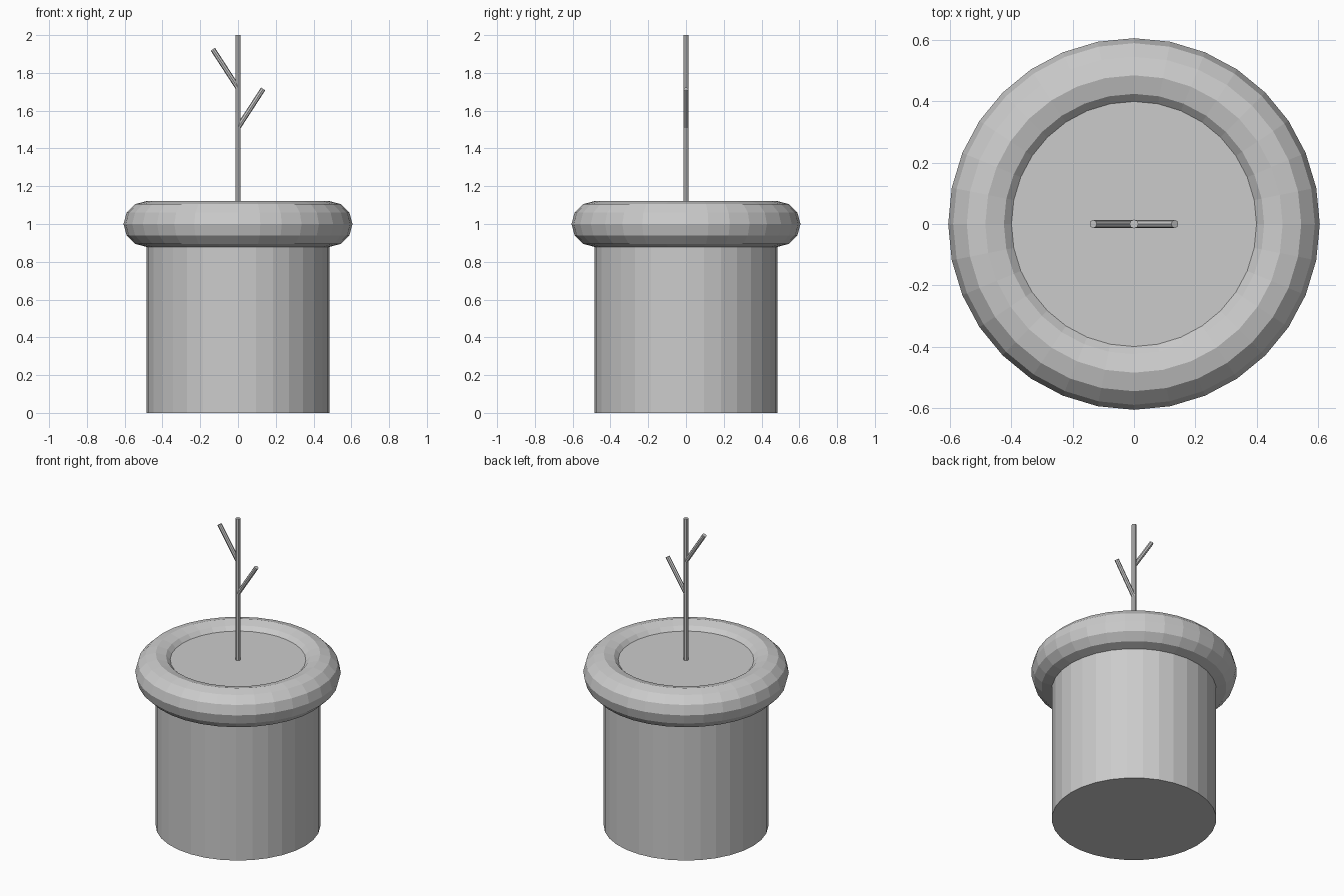
import bpy
from mathutils import Vector

if "Cube" in bpy.data.objects:
    bpy.data.objects.remove(bpy.data.objects["Cube"], do_unlink=True)

# One plain grey for every part
grey = bpy.data.materials.new("plain_grey")
grey.use_nodes = True
GREY = (0.6, 0.6, 0.6, 1)
grey.diffuse_color = GREY
grey.node_tree.nodes["Principled BSDF"].inputs["Base Color"].default_value = GREY


def finish(name):
    obj = bpy.context.object
    obj.name = name
    obj.data.materials.append(grey)
    return obj


def rod(name, start, end, radius, sides):
    """Flat-sided cylinder running from start to end."""
    start, end = Vector(start), Vector(end)
    axis = end - start
    bpy.ops.mesh.primitive_cylinder_add(
        vertices=sides, radius=radius, depth=axis.length,
        location=(start + end) / 2,
        rotation=axis.to_track_quat('Z', 'Y').to_euler())
    return finish(name)


# Pot body, whose flat top is the soil surface inside the rim
SOIL = 1.08
rod("pot_body", (0, 0, 0), (0, 0, SOIL), 0.485, 32)

# Rounded rim
bpy.ops.mesh.primitive_torus_add(
    major_radius=0.485, minor_radius=0.121, major_segments=32,
    minor_segments=12, location=(0, 0, 1))
finish("pot_rim")

# Bare plant: stem and two branches
rod("stem", (0, 0, SOIL - 0.05), (0, 0, 2), 0.0145, 8)
for name, side, z in (("left_branch", 1, 1.51), ("right_branch", -1, 1.72)):
    rod(name, (0, 0, z), (side * 0.133, 0, z + 0.205), 0.0135, 8)
